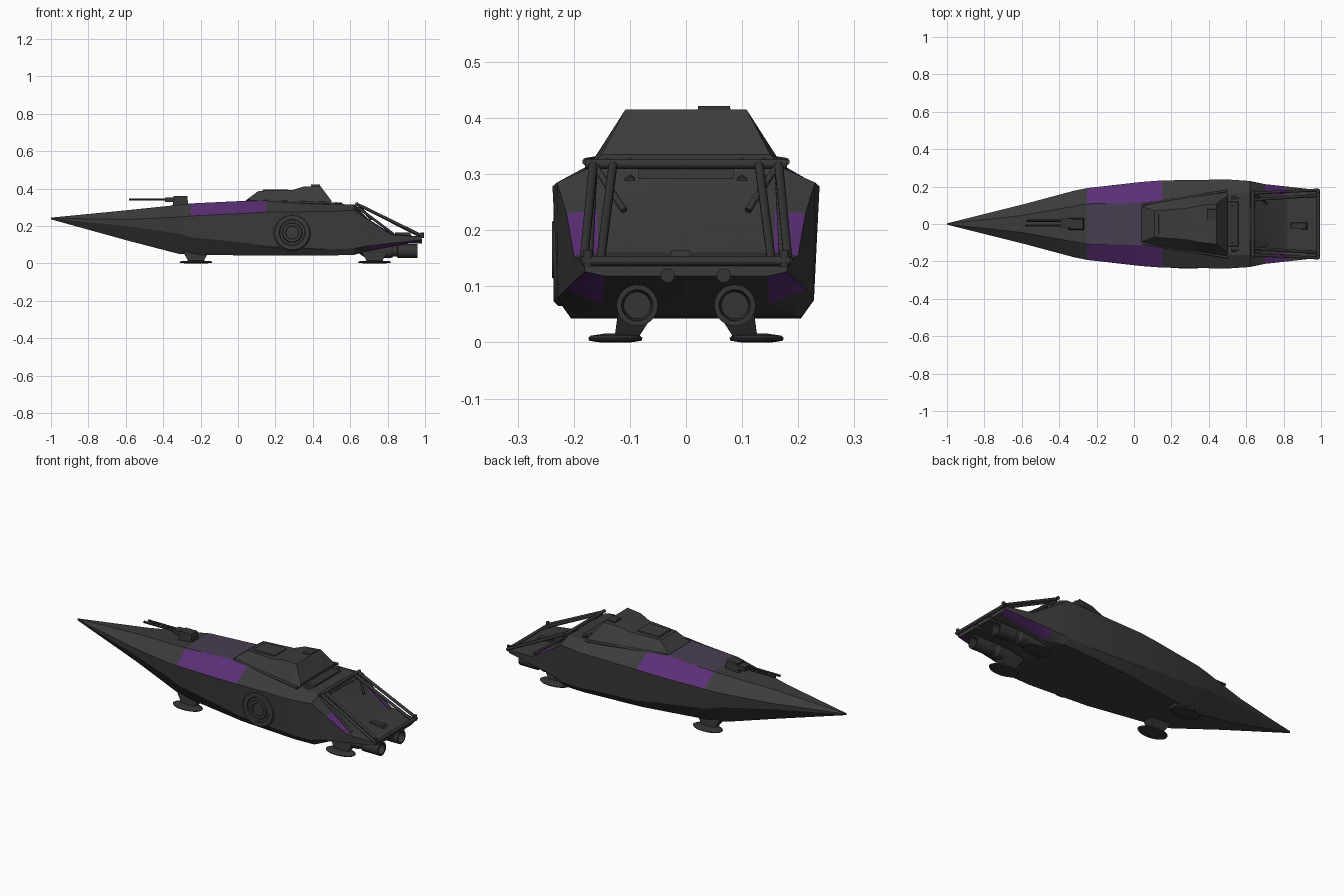
import bpy, bmesh, math
from mathutils import Vector, Matrix

if "Cube" in bpy.data.objects:
    bpy.data.objects.remove(bpy.data.objects["Cube"])


def material(name, rgb):
    m = bpy.data.materials.new(name)
    m.diffuse_color = (*rgb, 1)
    m.use_nodes = True
    m.node_tree.nodes["Principled BSDF"].inputs["Base Color"].default_value = m.diffuse_color
    return m


GREY = material("charcoal_hull", (0.044, 0.044, 0.044))
METAL = material("dark_metal", (0.036, 0.036, 0.037))
PURPLE = material("purple_paint", (0.105, 0.028, 0.18))
DULL = material("dusty_purple", (0.066, 0.048, 0.08))
MATS = [GREY, METAL, PURPLE, DULL]


def finish(name, bm, mat=0, angle=25):
    bmesh.ops.recalc_face_normals(bm, faces=bm.faces)
    me = bpy.data.meshes.new(name)
    if mat is not None:
        for f in bm.faces:
            f.material_index = mat
    bm.to_mesh(me)
    bm.free()
    for m in MATS:
        me.materials.append(m)
    ob = bpy.data.objects.new(name, me)
    bpy.context.collection.objects.link(ob)
    bpy.ops.object.select_all(action='DESELECT')
    ob.select_set(True)
    bpy.context.view_layer.objects.active = ob
    bpy.ops.object.shade_smooth_by_angle(angle=math.radians(angle))
    return ob


def loft(name, stations, paint=None, angle=25):
    """Skin mirrored half sections: (x, y1, z1, y2, z2, ...)."""
    bm = bmesh.new()
    rings = []
    for x, *v in stations:
        half = list(zip(v[::2], v[1::2]))
        pts = half + [(-y, z) for y, z in reversed(half)]
        rings.append([bm.verts.new((x, y, z)) for y, z in pts])
    n = len(rings[0])
    for i in range(len(rings) - 1):
        a, b = rings[i], rings[i + 1]
        for k in range(n):
            j = (k + 1) % n
            f = bm.faces.new((a[k], a[j], b[j], b[k]))
            if paint:
                f.material_index = paint(stations[i][0], k)
    bm.faces.new(rings[0])
    bm.faces.new(rings[-1])
    return finish(name, bm, None, angle)


def box(name, lo, hi, mat=0, taper=1.0):
    bm = bmesh.new()
    bmesh.ops.create_cube(bm, size=1)
    lo, hi = Vector(lo), Vector(hi)
    c, s = (lo + hi) / 2, hi - lo
    for v in bm.verts:
        t = taper if v.co.z > 0 else 1
        v.co = c + Vector((v.co.x * s.x * t, v.co.y * s.y * t, v.co.z * s.z))
    return finish(name, bm, mat)


def rod(name, a, b, r, r2=None, mat=1, seg=10):
    a, b = Vector(a), Vector(b)
    d = b - a
    bm = bmesh.new()
    rot = d.to_track_quat('Z', 'Y').to_matrix().to_4x4()
    bmesh.ops.create_cone(bm, cap_ends=True, segments=seg, radius1=r,
                          radius2=r if r2 is None else r2, depth=d.length,
                          matrix=Matrix.Translation((a + b) / 2) @ rot)
    return finish(name, bm, mat, 40)


def lathe(name, profile, origin, axis, mat=1, seg=24, scale=(1, 1, 1)):
    """Spin (radius, height) points around an axis direction."""
    bm = bmesh.new()
    rings = [[bm.verts.new((r * math.cos(2 * math.pi * k / seg),
                            r * math.sin(2 * math.pi * k / seg), h))
              for k in range(seg)] for r, h in profile]
    for a, b in zip(rings, rings[1:]):
        for k in range(seg):
            j = (k + 1) % seg
            bm.faces.new((a[k], a[j], b[j], b[k]))
    bm.faces.new(rings[0])
    bm.faces.new(rings[-1])
    rot = Vector(axis).to_track_quat('Z', 'Y').to_matrix().to_4x4()
    bm.transform(Matrix.Translation(origin) @ rot @ Matrix.Diagonal((*scale, 1)))
    return finish(name, bm, mat, 30)


# Hull: bottom edge, lower side, upper side, deck edge at each station
def hull_paint(x, k):
    if k in (2, 4) and (-0.3 < x < 0.1 or 0.65 < x < 0.8):
        return 2
    if k == 3 and -0.3 < x < 0.0:
        return 3
    if k in (0, 6) and x > 0.65:
        return 2
    return 0


loft("hull", [
    (-1.00, .002, .236, .003, .240, .003, .242, .002, .245),
    (-0.60, .045, .125, .100, .200, .103, .235, .045, .284),
    (-0.32, .095, .052, .166, .160, .178, .248, .095, .313),
    (-0.25, .115, .047, .182, .140, .192, .254, .108, .321),
    (0.04, .160, .043, .212, .110, .225, .268, .112, .335),
    (0.15, .180, .043, .222, .090, .233, .274, .128, .334),
    (0.50, .205, .043, .228, .075, .238, .278, .165, .320),
    (0.62, .205, .046, .228, .080, .230, .285, .165, .314),
    (0.70, .150, .068, .213, .095, .213, .230, .158, .235),
    (0.82, .145, .090, .200, .108, .200, .155, .156, .160),
    (0.98, .145, .118, .180, .126, .182, .142, .156, .143),
], hull_paint, 22)

# Cabin and roof details
loft("cabin", [
    (0.04, .100, .325, .095, .336),
    (0.11, .125, .325, .070, .388),
    (0.29, .155, .320, .085, .392),
    (0.35, .160, .315, .098, .411),
    (0.44, .174, .312, .108, .415),
    (0.50, .174, .310, .150, .335),
], None, 12)
box("roof_panel", (.13, -.055, .385), (.27, .055, .396), 0, .95)
box("roof_hatch", (.39, .02, .408), (.44, .08, .421), 1, .95)
for s in (-1, 1):
    rod("cabin_sill", (.05, s * .105, .334), (.50, s * .178, .322), .007)

# Round hatch on the near flank only
lathe("side_disc", [(.100, 0), (.100, .014), (.092, .022), (.070, .022), (.066, .016),
                    (.054, .016), (.050, .025), (.036, .025), (.034, .019), (.002, .019)],
      (.29, -.214, .165), (0, -1, 0), 0, 32)

# Gun with twin barrels
box("gun_base", (-.35, -.032, .305), (-.265, .032, .360), 1, .85)
box("gun_breech", (-.39, -.018, .328), (-.33, .030, .352), 1)
for y in (-.008, .018):
    rod("gun_barrel", (-.59 + abs(y), y, .342), (-.34, y, .342), .0065, mat=1, seg=8)

# Machinery behind the cabin
rod("cross_tank", (.615, -.085, .288), (.615, .085, .288), .028, seg=16)
box("machinery_block", (.50, -.13, .30), (.56, .13, .325), 1, .9)
for y in (-.14, -.10, .10, .14):
    rod("machinery_pipe", (.52, y, .318), (.645, y, .285), .011, seg=8)
box("deck_hatch", (.83, -.03, .14), (.93, .01, .165), 1, .8)

# Open truss frame over the tail
rod("truss_top_bar", (.635, -.18, .318), (.635, .18, .318), .009)
rod("truss_tail_bar", (.985, -.185, .145), (.985, .185, .145), .009)
for s in (-1, 1):
    rod("truss_outer_strut", (.635, s * .165, .318), (.985, s * .182, .147), .008)
    rod("truss_inner_strut", (.635, s * .130, .318), (.975, s * .152, .147), .008)
    rod("truss_brace", (.64, s * .165, .300), (.83, s * .172, .158), .007)
    rod("truss_cross", (.64, s * .165, .318), (.71, s * .11, .235), .006)
    rod("tail_corner_post", (.985, s * .175, .135), (.985, s * .175, .165), .009)

# Engines, small exhausts and skids
for s in (-1, 1):
    y = s * .087
    lathe("engine", [(.015, 0), (.034, .03), (.036, .17), (.030, .18), (.030, .20), (.037, .205),
                     (.037, .31), (.028, .31), (.024, .27), (.002, .27)],
          (.65, y, .066), (1, 0, 0), 1, 20)
    box("engine_pylon", (.66, y - .025, .06), (.85, y + .025, .115), 1)
    rod("small_exhaust", (.90, s * .05 + .017, .119), (.985, s * .05 + .017, .119), .013)
    for x in (-.225, .73):
        lathe("skid_pad", [(.05, 0), (.085, .003), (.088, .008), (.080, .012), (.03, .016)],
              (x, s * .126, 0), (0, 0, 1), 1, 24, (1, .55, 1))
        bm = bmesh.new()
        bmesh.ops.create_cube(bm, size=1)
        for v in bm.verts:
            up = v.co.z > 0
            v.co = (x + v.co.x * (.14 if up else .07),
                    s * (.085 if up else .108) + v.co.y * (.07 if up else .04),
                    .062 if up else .004)
        finish("skid_leg", bm, 1)
